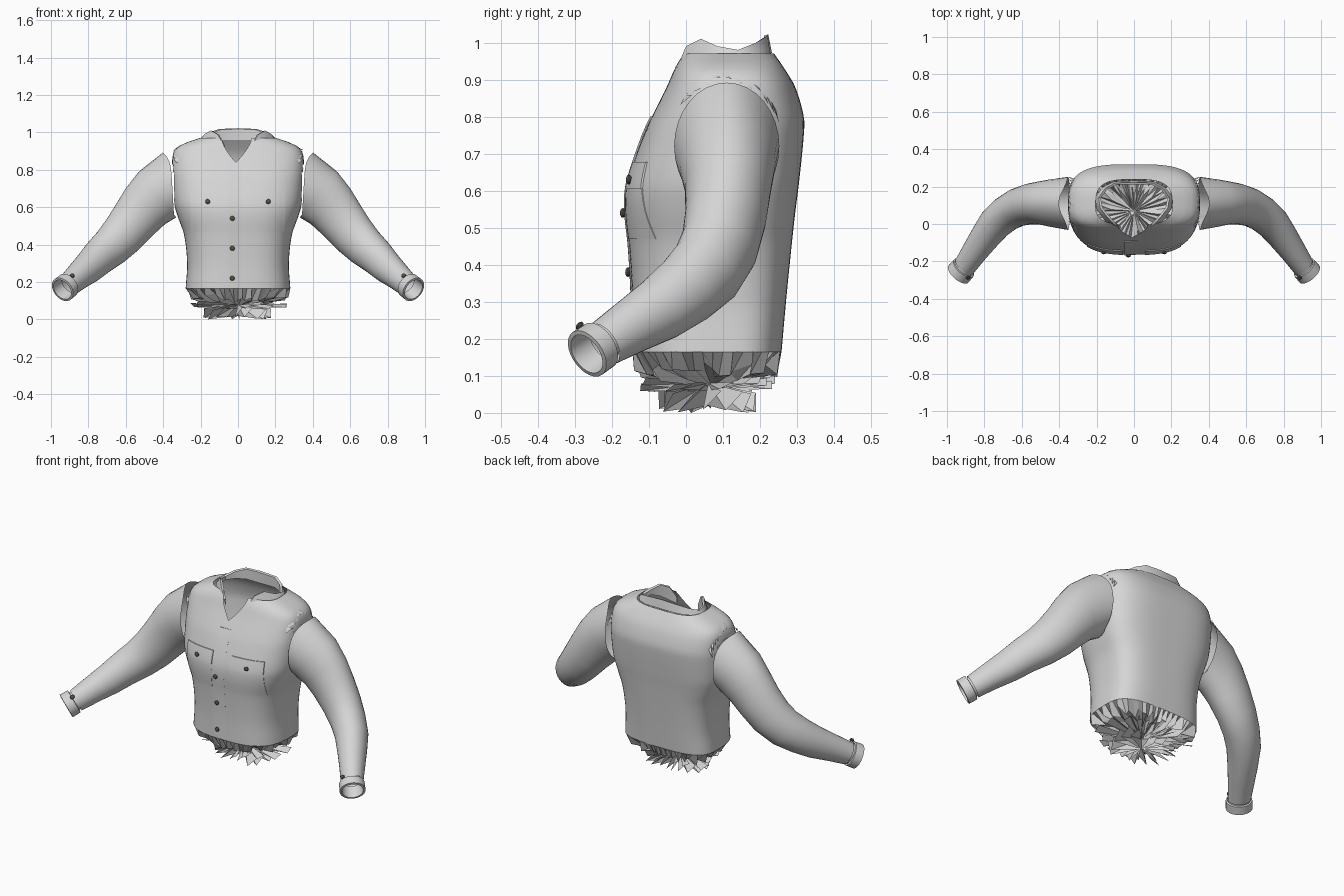
import bpy, bmesh, math, random
from mathutils import Vector

if "Cube" in bpy.data.objects:
    bpy.data.objects.remove(bpy.data.objects["Cube"])

random.seed(4)


def material(name, rgb):
    m = bpy.data.materials.new(name)
    m.diffuse_color = (*rgb, 1)
    m.use_nodes = True
    m.node_tree.nodes["Principled BSDF"].inputs["Base Color"].default_value = m.diffuse_color
    return m


CLOTH = material("light_grey_cloth", (0.67, 0.67, 0.67))
DARK = material("dark_button", (0.09, 0.08, 0.06))


def make(name, verts, faces, mat=CLOTH, smooth=True):
    me = bpy.data.meshes.new(name)
    me.from_pydata([tuple(v) for v in verts], [], faces)
    bm = bmesh.new()
    bm.from_mesh(me)
    bmesh.ops.recalc_face_normals(bm, faces=bm.faces)
    bm.to_mesh(me)
    bm.free()
    me.materials.append(mat)
    ob = bpy.data.objects.new(name, me)
    bpy.context.collection.objects.link(ob)
    if smooth:
        bpy.ops.object.select_all(action='DESELECT')
        ob.select_set(True)
        bpy.context.view_layer.objects.active = ob
        bpy.ops.object.shade_smooth_by_angle(angle=math.radians(40))
    return ob


def loft(name, rows, closed=True, keep=None, smooth=True):
    """Skin equal-length rows of points."""
    n = len(rows[0])
    verts = [Vector(p) for r in rows for p in r]
    faces = []
    for j in range(len(rows) - 1):
        for i in range(n if closed else n - 1):
            k = (i + 1) % n
            f = (j * n + i, j * n + k, (j + 1) * n + k, (j + 1) * n + i)
            if keep is None or keep(sum((verts[q] for q in f), Vector()) / 4):
                faces.append(f)
    return make(name, verts, faces, smooth=smooth)


# Torso outline by height: z, half width, front y, back y
KEYS = [(0.165, 0.28, -0.145, 0.258), (0.30, 0.272, -0.145, 0.27), (0.45, 0.288, -0.153, 0.285),
        (0.55, 0.322, -0.163, 0.296), (0.62, 0.342, -0.158, 0.305), (0.75, 0.352, -0.115, 0.318),
        (0.80, 0.353, -0.092, 0.318), (0.88, 0.348, -0.052, 0.295), (0.92, 0.325, -0.035, 0.272),
        (0.95, 0.265, -0.02, 0.252), (0.97, 0.205, -0.005, 0.238)]
YC, P_FRONT, P_BACK = 0.1, 2.9, 3.2


def slope(j, i):
    a, b = KEYS[max(0, j - 1)], KEYS[min(len(KEYS) - 1, j + 1)]
    return (b[i] - a[i]) / (b[0] - a[0])


def outline(z):
    z = min(max(z, KEYS[0][0]), KEYS[-1][0])
    j = next(k for k in range(len(KEYS) - 1) if z <= KEYS[k + 1][0])
    a, b = KEYS[j], KEYS[j + 1]
    h = b[0] - a[0]
    t = (z - a[0]) / h
    return [(2 * t**3 - 3 * t * t + 1) * a[i] + (t**3 - 2 * t * t + t) * h * slope(j, i)
            + (3 * t * t - 2 * t**3) * b[i] + (t**3 - t * t) * h * slope(j + 1, i) for i in (1, 2, 3)]


def torso_point(ang, z):
    hw, f, b = outline(z)
    c, s = math.cos(ang), math.sin(ang)
    d, n = (b - YC, P_BACK) if s > 0 else (YC - f, P_FRONT)
    r = (abs(c / hw) ** n + abs(s / d) ** n) ** (-1 / n)
    return Vector((r * c, YC + r * s, z))


def front_y(x, z):
    hw, f, b = outline(z)
    return YC - (YC - f) * max(0, 1 - (abs(x) / hw) ** P_FRONT) ** (1 / P_FRONT)


# Torso with V neckline and arm openings
SEG, ROWS = 96, 40
angles = [2 * math.pi * i / SEG for i in range(SEG)]


def neck_height(a):
    if math.sin(a) > 0:
        return 0.97
    return min(0.97, 0.84 + 1.15 * abs(torso_point(a, 0.88).x + 0.01))


def in_cloth(c):
    return abs(c.x) < 0.3 or ((c.y - 0.11) / 0.11) ** 2 + ((c.z - 0.72) / 0.13) ** 2 > 1


loft("torso", [[torso_point(a, 0.165 + (neck_height(a) - 0.165) * j / ROWS) for a in angles]
               for j in range(ROWS + 1)], keep=in_cloth)

# Crumpled lower hem: zigzag rings drawn in to the middle
N = 64


def ragged(r_in, r_out, z_lo, z_hi):
    row = []
    for i in range(N):
        p = torso_point(2 * math.pi * i / N, 0.165)
        k = r_out if i % 2 else r_in
        k *= random.uniform(0.88, 1.04)
        row.append((p.x * k, 0.06 + (p.y - 0.06) * k, random.uniform(z_lo, z_hi)))
    return row


rim = [torso_point(2 * math.pi * i / N, 0.166) for i in range(N)]
loft("hem_folds", [rim, ragged(0.78, 0.95, 0.095, 0.14), ragged(0.45, 0.72, 0.085, 0.13),
                   [(0, 0.07, 0.07)] * N], smooth=False)
# Loose torn strips under the hem: hanging blades and outward spikes
verts, faces = [], []
for i in range(36):
    a = 2 * math.pi * (i + random.random() * 0.6) / 36
    low = i % 2
    k = random.uniform(0.55, 0.66) if low else random.uniform(0.72, 0.95)
    z = random.uniform(0.0, 0.012) if low else random.uniform(0.055, 0.085)
    w = 0.14 if low else 0.08
    p, q = torso_point(a - w, 0.165), torso_point(a + w, 0.165)
    b = len(verts)
    verts += [(0, 0.06, 0.08), (0, 0.06, 0.02 if low else 0.06),
              (p.x * k, 0.06 + (p.y - 0.06) * k, z),
              (q.x * k, 0.06 + (q.y - 0.06) * k, z + (0.05 if low else 0.02))]
    faces += [(b, b + 1, b + 2), (b, b + 2, b + 3)]
make("hem_strips", verts, faces, smooth=False)

# Collar: x, y, top z, fall bottom z, outward spread (half, back to front)
COLLAR = [(0, 0.222, 1.022, 0.972, 0.010), (0.10, 0.220, 1.018, 0.970, 0.010),
          (0.155, 0.190, 1.00, 0.965, 0.014), (0.19, 0.14, 0.98, 0.96, 0.018),
          (0.18, 0.085, 0.99, 0.95, 0.022), (0.145, 0.04, 1.01, 0.935, 0.024),
          (0.11, 0.0, 0.99, 0.905, 0.024), (0.075, -0.025, 0.93, 0.885, 0.014)]
half = [(-x, y, t, b, s) for x, y, t, b, s in COLLAR[:0:-1]]
rows = [[], [], [], []]
for x, y, t, b, s in half + COLLAR:
    d = Vector((x, y - 0.09, 0)).normalized()
    p = Vector((x, y, 0))
    base = min(0.955, b + 0.005)
    rows[0].append(p - d * 0.012 + Vector((0, 0, base)))
    rows[1].append(p - d * 0.012 + Vector((0, 0, t - 0.004)))
    rows[2].append(p + Vector((0, 0, t)))
    rows[3].append(p + d * s + Vector((0, 0, b)))
loft("collar", rows, closed=False)


# Thin plates that follow the chest; taper blends one side into the cloth
def chest_plate(name, x0, x1, z0, z1, off, nx=8, nz=8, taper=0):
    rows = []
    for j in range(nz + 1):
        z = z0 + (z1 - z0) * j / nz
        row = []
        for i in range(nx + 1):
            x = x0 + (x1 - x0) * i / nx
            row.append((x, front_y(x, z) - off * (1 - taper * i / nx), z))
        rows.append([(x0, row[0][1] + off, z)] + row + [(x1, row[-1][1] + off * (1 - taper), z)])
    rows.insert(0, [(x, y + off, z) for x, y, z in rows[0]])
    rows.append([(x, y + off, z) for x, y, z in rows[-1]])
    loft(name, rows, closed=False)


chest_plate("button_placket", -0.05, 0.02, 0.167, 0.8, 0.005, 5, 24, taper=0.95)
for s, side in ((-1, "left"), (1, "right")):
    a, b = sorted((s * 0.06, s * 0.25))
    chest_plate(side + "_pocket", a, b, 0.47, 0.67, 0.002)
    chest_plate(side + "_pocket_flap", a, b, 0.605, 0.677, 0.005)


def button(name, loc, normal):
    me = bpy.data.meshes.new(name)
    bm = bmesh.new()
    bmesh.ops.create_uvsphere(bm, u_segments=12, v_segments=8, radius=0.013)
    bm.to_mesh(me)
    bm.free()
    me.materials.append(DARK)
    ob = bpy.data.objects.new(name, me)
    ob.location = loc
    ob.scale = (1, 1, 0.6)
    ob.rotation_euler = Vector(normal).to_track_quat('Z', 'Y').to_euler()
    bpy.context.collection.objects.link(ob)


for i, z in enumerate((0.54, 0.38, 0.22)):
    button(f"front_button_{i}", (-0.03, front_y(-0.03, z) - 0.008, z), (0, -1, 0))

# Sleeve rings: centre, half depth, half height
SLEEVE = [((0.352, 0.11, 0.72), 0.142, 0.172), ((0.43, 0.112, 0.668), 0.129, 0.158),
          ((0.495, 0.113, 0.605), 0.116, 0.142), ((0.555, 0.107, 0.53), 0.109, 0.129),
          ((0.62, 0.09, 0.45), 0.102, 0.119), ((0.683, 0.055, 0.385), 0.096, 0.109),
          ((0.745, 0.0, 0.332), 0.09, 0.098), ((0.797, -0.07, 0.28), 0.08, 0.088),
          ((0.85, -0.145, 0.235), 0.07, 0.075), ((0.905, -0.225, 0.185), 0.061, 0.063)]
END = Vector((0.58, -0.67, -0.46)).normalized()


def ring(c, t, hd, hh, sx, peak=0, n=32):
    t = t.normalized()
    s = t.cross(Vector((0, 0, 1))).normalized()
    v = s.cross(t)
    pts = []
    for i in range(n):
        a = 2 * math.pi * i / n
        p = Vector(c) + s * hd * math.cos(a) + v * hh * math.sin(a)
        p.x += peak * max(0, math.sin(a)) ** 5
        pts.append((p.x * sx, p.y, p.z))
    return pts


for sx, side in ((-1, "left"), (1, "right")):
    cs = [Vector(c) for c, _, _ in SLEEVE]
    rows = []
    for i, (c, hd, hh) in enumerate(SLEEVE):
        t = Vector((1, 0, -0.06)) if i == 0 else (END if i == len(cs) - 1 else cs[i + 1] - cs[i - 1])
        rows.append(ring(c, t, hd, hh, sx, 0.04 if i == 0 else 0))
    loft(side + "_sleeve", rows)
    # Cuff band with open end and inner wall
    e = Vector((0.938, -0.267, 0.16))
    loft(side + "_cuff", [ring(e + END * d, END, r, r, sx) for d, r in
                          ((-0.05, 0.06), (-0.048, 0.069), (0.0, 0.07), (0.002, 0.058), (-0.07, 0.054))])
    button(side + "_cuff_button", (sx * 0.885, -0.287, 0.235), (sx * -0.3, -0.7, 0.6))
    button(side + "_pocket_button", (sx * 0.162, front_y(0.162, 0.63) - 0.009, 0.63), (0, -1, 0))
    # Torn seam around the top of the shoulder
    verts, faces = [], []
    for i in range(11):
        a = math.radians(28 + 11 * i)
        b = len(verts)
        for ang, x, ry, rz in ((a, 0.318, 0.15, 0.2), (a + 0.15, 0.325, 0.15, 0.195),
                               (a - 0.16, 0.35, 0.15, random.uniform(0.16, 0.185))):
            verts.append((sx * x, 0.11 + ry * math.cos(ang), 0.725 + rz * math.sin(ang)))
        faces.append((b, b + 1, b + 2))
    make(side + "_shoulder_tear", verts, faces, smooth=False)
